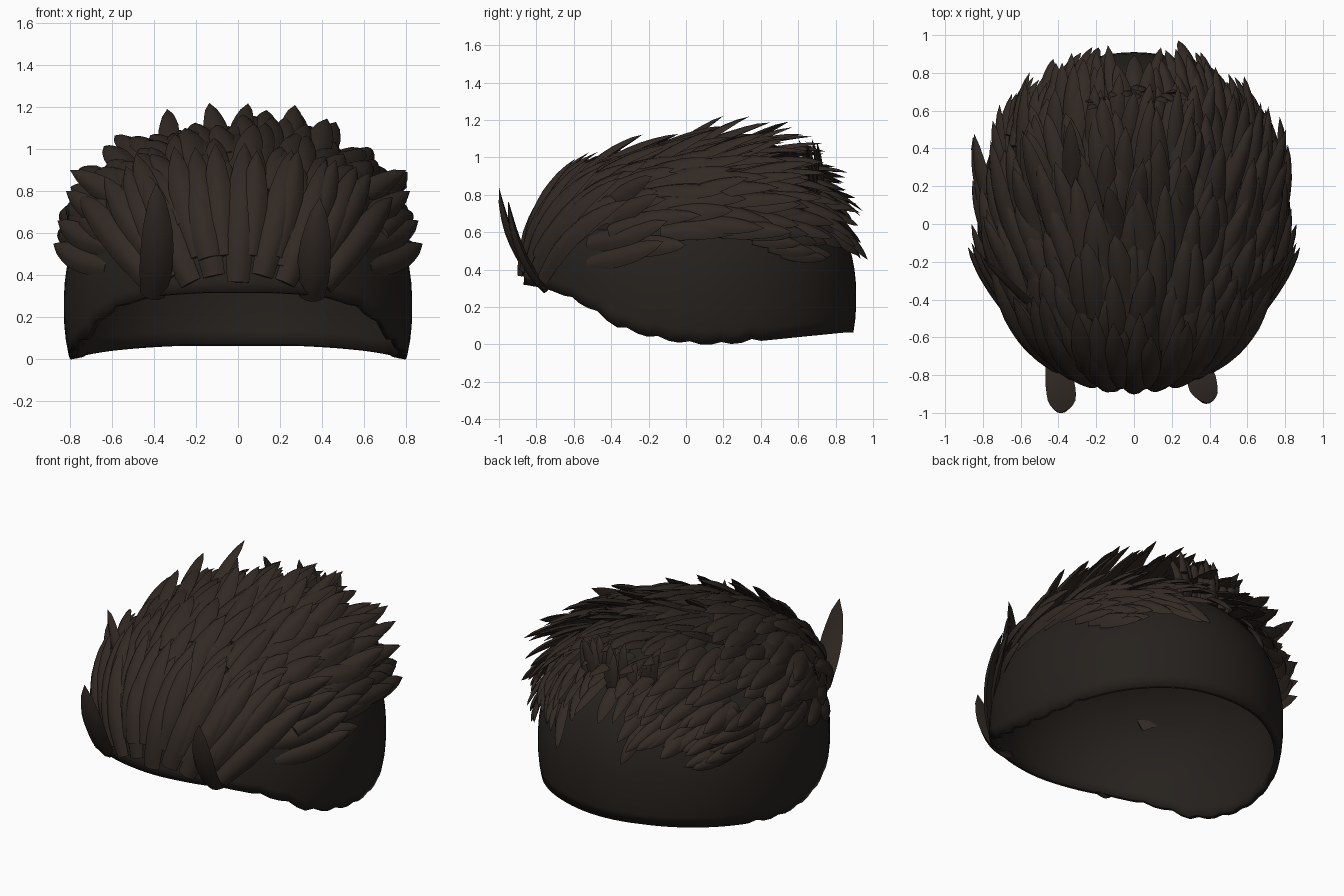
import bpy, bmesh, math, random
from mathutils import Vector

if "Cube" in bpy.data.objects:
    bpy.data.objects.remove(bpy.data.objects["Cube"])

random.seed(7)
C = Vector((0, 0.02, 0.25))
R = Vector((0.83, 0.89, 0.74))
P = 2.35


def lerp_table(tab, v):
    if v <= tab[0][0]:
        return tab[0][1]
    for (a, b), (c, d) in zip(tab, tab[1:]):
        if v <= c:
            return b + (d - b) * (v - a) / (c - a)
    return tab[-1][1]


def project(p):
    """Push a point radially onto the scalp surface."""
    q = p - C
    r = math.hypot(q.x / R.x, q.y / R.y)
    return C + q * (r ** P + abs(q.z / R.z) ** P) ** (-1 / P)


def normal(p):
    q = p - C
    r = max(math.hypot(q.x / R.x, q.y / R.y), 1e-4)
    k = r ** (P - 2)
    z = math.copysign(abs(q.z / R.z) ** (P - 1) / R.z, q.z)
    return Vector((k * q.x / R.x ** 2, k * q.y / R.y ** 2, z)).normalized()


def material(name, col):
    m = bpy.data.materials.new(name)
    m.diffuse_color = (*col, 1)
    m.use_nodes = True
    m.node_tree.nodes["Principled BSDF"].inputs["Base Color"].default_value = m.diffuse_color
    return m


cap_mat = material("dark_scalp", (0.019, 0.015, 0.012))
hair_mat = material("dark_brown_hair", (0.031, 0.022, 0.017))


def finish(bm, name, mat, angle):
    bmesh.ops.recalc_face_normals(bm, faces=bm.faces)
    me = bpy.data.meshes.new(name)
    bm.to_mesh(me)
    bm.free()
    me.materials.append(mat)
    ob = bpy.data.objects.new(name, me)
    bpy.context.collection.objects.link(ob)
    bpy.ops.object.select_all(action='DESELECT')
    ob.select_set(True)
    bpy.context.view_layer.objects.active = ob
    bpy.ops.object.shade_smooth_by_angle(angle=math.radians(angle))
    return ob


# Scalp cap: dome with a raised forehead edge and ragged side rim
RIM = [(-0.86, 0.32), (-0.75, 0.30), (-0.65, 0.26), (-0.5, 0.18), (-0.38, 0.09),
       (-0.2, 0.035), (0, 0.0), (0.2, -0.005), (0.4, 0.015), (0.86, 0.06)]
bm = bmesh.new()
SEG, RINGS = 96, 20
rings = []
for j in range(RINGS):
    row = []
    for i in range(SEG):
        a = 2 * math.pi * i / SEG
        y = C.y + R.y * math.sin(a)
        zr = lerp_table(RIM, y)
        if -0.65 < y < 0.4 and i % 3 == 0:
            zr += 0.015
        e0 = math.asin(max(-1, (zr - C.z) / R.z * 0.97))
        e = e0 + (math.pi / 2 - e0) * j / RINGS
        d = Vector((R.x * math.cos(e) * math.cos(a), R.y * math.cos(e) * math.sin(a), R.z * math.sin(e)))
        row.append(bm.verts.new(project(C + d)))
    rings.append(row)
for lo, hi in zip(rings, rings[1:]):
    for i in range(SEG):
        k = (i + 1) % SEG
        bm.faces.new((lo[i], lo[k], hi[k], hi[i]))
top = bm.verts.new(C + Vector((0, 0, R.z)))
for i in range(SEG):
    bm.faces.new((rings[-1][i], rings[-1][(i + 1) % SEG], top))
cap = finish(bm, "scalp_cap", cap_mat, 40)
sol = cap.modifiers.new("thickness", 'SOLIDIFY')
sol.thickness = 0.035
sol.offset = -1

# Width of a lock along its length
SHAPE = [(0, 0.75), (0.3, 1.0), (0.6, 0.95), (0.85, 0.6), (1, 0.0)]


def strip(bm, path, normals, width):
    """Leaf-shaped lock: flattened ridged section swept along a path."""
    n = len(path) - 1
    prev = None
    for i in range(n):
        t = i / n
        tan = (path[i + 1] - path[max(i - 1, 0)]).normalized()
        side = tan.cross(normals[i]).normalized()
        up = side.cross(tan)
        w = width * 0.5 * lerp_table(SHAPE, t)
        h = w * 0.42
        ring = [bm.verts.new(path[i] + side * a * w + up * b * h)
                for a, b in ((-1, -0.2), (-0.5, 0.75), (0, 1), (0.5, 0.75), (1, -0.2), (0, -0.5))]
        if prev:
            for k in range(6):
                m = (k + 1) % 6
                bm.faces.new((prev[k], prev[m], ring[m], ring[k]))
        else:
            bm.faces.new(ring)
        prev = ring
    tip = bm.verts.new(path[n])
    for k in range(6):
        bm.faces.new((prev[k], prev[(k + 1) % 6], tip))


# Sideways spread of the hair flow from front to back
FAN = [(-0.8, 0.12), (-0.4, 0.4), (0, 0.25), (0.3, 0.05), (0.8, 0.0)]


def flow_lock(bm, root, length, width, lift, turn=0.0, base=0.01, n=8):
    """Lock that follows the scalp backwards, lifting towards its tip."""
    q = project(root)
    fan = lerp_table(FAN, q.y) * q.x + turn
    path, nors = [], []
    for i in range(n + 1):
        t = i / n
        nn = normal(q)
        path.append(q + nn * (base + lift * t ** 1.3))
        nors.append(nn)
        d = Vector((fan, 1, 0.9 * max(0, -q.y - 0.15)))
        d -= nn * d.dot(nn)
        q = project(q + d.normalized() * length / n)
    strip(bm, path, nors, width)


def free_lock(bm, a, b, c, nrm, width, n=8):
    """Lock along a quadratic curve through free space."""
    a, b, c = Vector(a), Vector(b), Vector(c)
    path = [a * (1 - t) ** 2 + b * 2 * t * (1 - t) + c * t * t for t in (i / n for i in range(n + 1))]
    strip(bm, path, [Vector(nrm)] * (n + 1), width)


# Crown and side locks scattered evenly over the scalp
ZMIN = [(-0.8, 0.42), (-0.6, 0.53), (-0.4, 0.57), (0, 0.59), (0.4, 0.57), (0.7, 0.60), (0.9, 0.68)]
LEN = [(-0.7, 0.48), (-0.2, 0.44), (0.3, 0.36), (0.6, 0.27), (0.85, 0.22)]
WID = [(-0.7, 0.13), (-0.2, 0.125), (0.3, 0.105), (0.7, 0.085)]
LIFT = [(-0.7, 0.09), (-0.3, 0.13), (0.0, 0.24), (0.25, 0.2), (0.5, 0.15), (0.8, 0.12)]
bm = bmesh.new()
N = 540
for i in range(N):
    s = (i + 0.5) / N
    a = i * 2.399963 + random.uniform(-0.06, 0.06)
    c = math.sqrt(1 - s * s)
    p = project(C + Vector((R.x * c * math.cos(a), R.y * c * math.sin(a), R.z * s)))
    if p.z < lerp_table(ZMIN, p.y) or (p.y < -0.6 and abs(p.x) > 0.5):
        continue
    if (p.y > 0.66 and abs(p.x) < 0.17) or random.random() < (0.25 if p.y < 0.25 else 0.1):
        continue
    f = random.uniform(0.75, 1.15)
    low = min(1, max(0.4, (p.z - 0.35) / 0.5))
    flow_lock(bm, p, lerp_table(LEN, p.y) * f, lerp_table(WID, p.y) * random.uniform(0.85, 1.15),
              lerp_table(LIFT, p.y) * low * random.uniform(0.4, 1.3), random.uniform(-0.2, 0.2),
              random.uniform(0.0, 0.04))
finish(bm, "crown_locks", hair_mat, 50)

# Tall fringe row combed upwards from the forehead
bm = bmesh.new()
for i in range(9):
    x = -0.44 + i * 0.11
    flow_lock(bm, Vector((x, -0.83, 0.36 + 0.03 * (i % 2))), random.uniform(0.62, 0.76), 0.14, 0.10,
              random.uniform(-0.06, 0.06), 0.015, 10)
for i in range(8):
    x = -0.39 + i * 0.11
    flow_lock(bm, Vector((x, -0.74, 0.46)), random.uniform(0.5, 0.65), 0.13, 0.12, 0, 0.015, 10)
finish(bm, "fringe_locks", hair_mat, 50)

# Forward-curling locks at both temples
bm = bmesh.new()
free_lock(bm, (-0.41, -0.74, 0.30), (-0.37, -0.95, 0.50), (-0.39, -1.0, 0.84), (0, -1, 0.2), 0.16)
free_lock(bm, (0.35, -0.74, 0.29), (0.36, -0.90, 0.45), (0.39, -0.95, 0.77), (0, -1, 0.2), 0.16)
finish(bm, "temple_locks", hair_mat, 50)

# Swept-back side locks above the ears, some flaring outwards
bm = bmesh.new()
for s in (-1, 1):
    for a, b, c in (((0.62, -0.52, 0.44), (0.78, -0.32, 0.47), (0.88, -0.12, 0.55)),
                    ((0.60, -0.52, 0.54), (0.76, -0.32, 0.57), (0.86, -0.10, 0.66)),
                    ((0.68, -0.38, 0.52), (0.80, -0.20, 0.53), (0.86, 0.0, 0.53)),
                    ((0.54, -0.52, 0.62), (0.70, -0.34, 0.70), (0.82, -0.15, 0.80)),
                    ((0.46, -0.50, 0.68), (0.62, -0.35, 0.80), (0.80, -0.18, 0.90))):
        free_lock(bm, (s * a[0], *a[1:]), (s * b[0], *b[1:]), (s * c[0], *c[1:]), (s, -0.5, 0.4), 0.125)
    for y, z in ((0.35, 0.56), (0.45, 0.53), (0.54, 0.51), (0.6, 0.55)):
        flow_lock(bm, Vector((s * 0.72, y, z)), 0.25, 0.085, 0.07, 0, 0.01)
finish(bm, "side_locks", hair_mat, 50)

# Small upright tuft at the rear whorl
bm = bmesh.new()
for i in range(18):
    x = random.uniform(-0.24, 0.24)
    y = random.uniform(0.58, 0.74)
    b = project(Vector((x, y, 0.8)))
    h = random.uniform(0.2, 0.3)
    free_lock(bm, b, b + Vector((0, 0.03, h * 0.5)), b + Vector((x * 0.3, random.uniform(-0.03, 0.03), h)),
              (0, 1, 0.2), 0.075, 6)
finish(bm, "whorl_tuft", hair_mat, 50)
